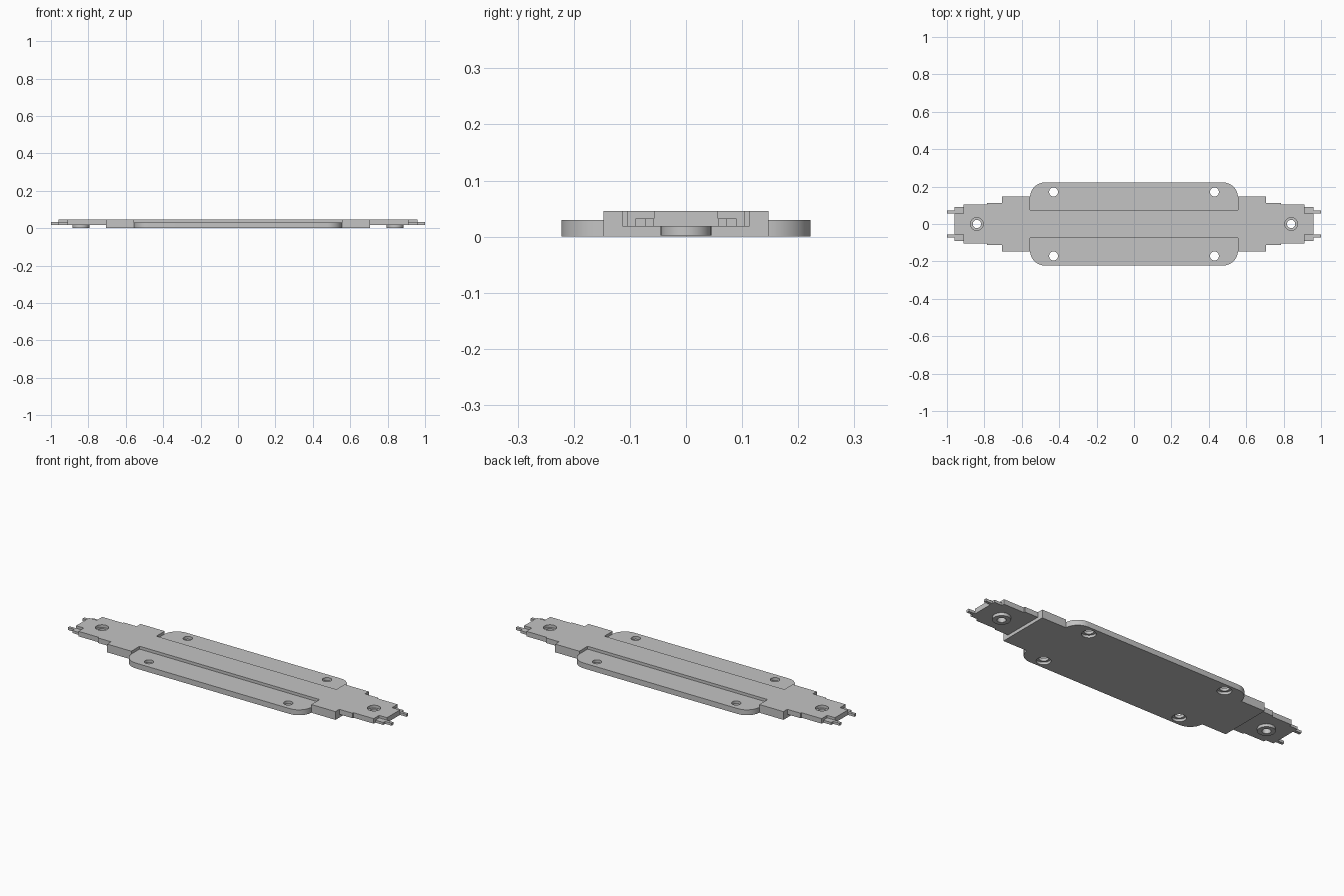
import bpy
import bmesh
from math import cos, sin, pi

old = bpy.data.objects.get("Cube")
if old:
    bpy.data.objects.remove(old, do_unlink=True)

grey = bpy.data.materials.new("plain_grey")
grey.use_nodes = True
grey.diffuse_color = (0.55, 0.55, 0.55, 1)
grey.node_tree.nodes["Principled BSDF"].inputs["Base Color"].default_value = (0.55, 0.55, 0.55, 1)


def prism(name, outline, z0, z1):
    """Extrude a flat outline between two heights."""
    bm = bmesh.new()
    face = bm.faces.new([bm.verts.new((x, y, z0)) for x, y in outline])
    top = bmesh.ops.extrude_face_region(bm, geom=[face])["geom"]
    for v in top:
        if isinstance(v, bmesh.types.BMVert):
            v.co.z = z1
    bmesh.ops.recalc_face_normals(bm, faces=bm.faces)
    mesh = bpy.data.meshes.new(name)
    bm.to_mesh(mesh)
    bm.free()
    mesh.materials.append(grey)
    obj = bpy.data.objects.new(name, mesh)
    bpy.context.collection.objects.link(obj)
    return obj


def arc(cx, cy, r, start, end, n):
    return [(cx + r * cos(start + (end - start) * i / n),
             cy + r * sin(start + (end - start) * i / n)) for i in range(n + 1)]


def cylinder(name, x, y, r, z0, z1):
    return prism(name, arc(x, y, r, 0, 2 * pi, 40)[:-1], z0, z1)


def drill(obj, x, y, r, z0, z1):
    """Cut a round hole and discard the cutter."""
    cutter = cylinder("hole_cutter", x, y, r, z0, z1)
    cutter.hide_render = True
    mod = obj.modifiers.new("hole", "BOOLEAN")
    mod.operation = "DIFFERENCE"
    mod.solver = "EXACT"
    mod.object = cutter
    bpy.context.view_layer.objects.active = obj
    bpy.ops.object.modifier_apply(modifier=mod.name)
    bpy.data.objects.remove(cutter, do_unlink=True)


def smooth(obj):
    bpy.ops.object.select_all(action="DESELECT")
    obj.select_set(True)
    bpy.context.view_layer.objects.active = obj
    bpy.ops.object.shade_smooth_by_angle()


TOP, FLANGE_TOP, STEP = 0.046, 0.03, 0.018
BODY_X, BODY_Y, FLANGE_X, RAIL_Y, SIDE_Y = 0.705, 0.147, 0.556, 0.074, 0.222

# Raised central body, narrowed between the flanges
quarter = [(BODY_X, BODY_Y), (FLANGE_X, BODY_Y), (FLANGE_X, RAIL_Y)]
upper = quarter + [(-x, y) for x, y in reversed(quarter)]
prism("central_body", upper + [(x, -y) for x, y in reversed(upper)], 0, TOP)

# Low side flanges with rounded outer corners and counterbored screw holes
R = 0.08
for side, sy in (("back", 1), ("front", -1)):
    right = [(FLANGE_X, RAIL_Y)] + arc(FLANGE_X - R, SIDE_Y - R, R, 0, pi / 2, 14)
    outline = right + [(-x, y) for x, y in reversed(right)]
    flange = prism(side + "_flange", [(x, y * sy) for x, y in outline], 0, FLANGE_TOP)
    for x in (-0.43, 0.43):
        drill(flange, x, 0.171 * sy, 0.024, -0.1, 0.1)
        drill(flange, x, 0.171 * sy, 0.036, -0.1, 0.014)
    smooth(flange)

# Stepped end plates with bosses, corner tabs and pins
for side, sx in (("left", 1), ("right", -1)):
    half = [(BODY_X, 0.113), (0.787, 0.113), (0.787, 0.105),
            (0.912, 0.105), (0.912, 0.057), (0.96, 0.057)]
    outline = half + [(x, -y) for x, y in reversed(half)]
    plate = prism(side + "_end_plate", [(x * sx, y) for x, y in outline], STEP, TOP)
    boss = cylinder(side + "_end_boss", 0.84 * sx, 0, 0.045, 0.002, STEP)
    for part in (plate, boss):
        drill(part, 0.84 * sx, 0, 0.022, -0.1, 0.1)
    drill(plate, 0.84 * sx, 0, 0.034, 0.03, 0.1)
    smooth(plate)
    smooth(boss)
    for end, sy in (("back", 1), ("front", -1)):
        tab = [(0.912, 0.057), (1, 0.057), (1, 0.073), (0.96, 0.073),
               (0.96, 0.09), (0.912, 0.09)]
        prism(f"{side}_{end}_pin", [(x * sx, y * sy) for x, y in tab], STEP, 0.032)
